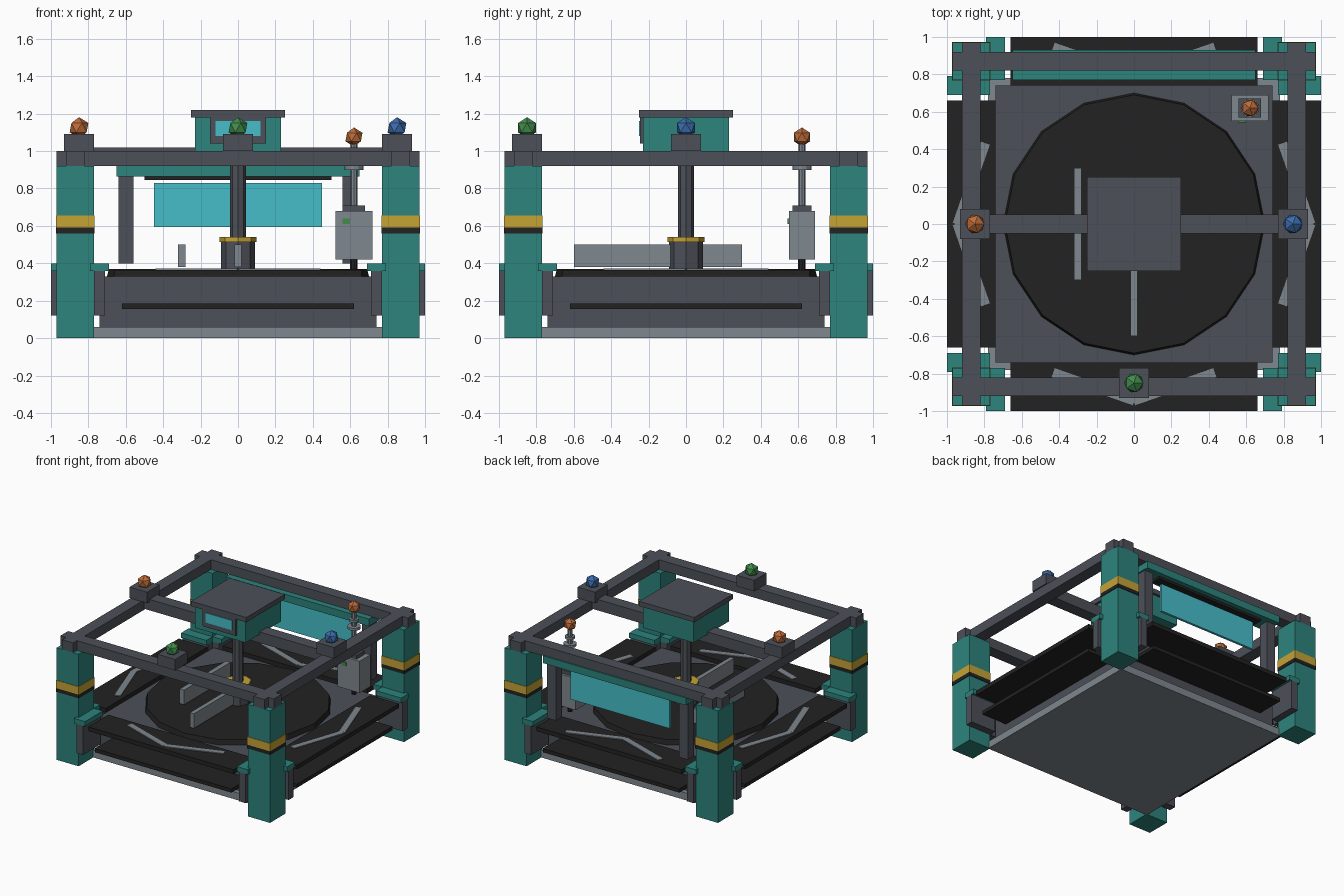
import bpy, bmesh, math
from mathutils import Matrix, Vector

if "Cube" in bpy.data.objects:
    bpy.data.objects.remove(bpy.data.objects["Cube"], do_unlink=True)


def material(name, rgb):
    """Flat material from 0-255 display colour."""
    lin = [((c / 255 + 0.055) / 1.055) ** 2.4 for c in rgb]
    m = bpy.data.materials.new(name)
    m.use_nodes = True
    m.diffuse_color = (*lin, 1)
    m.node_tree.nodes["Principled BSDF"].inputs["Base Color"].default_value = (*lin, 1)
    return m


TEAL = material("teal paint", (45, 131, 125))
STEEL = material("dark steel", (76, 80, 88))
GREY = material("light grey metal", (126, 135, 142))
BLACK = material("black rubber", (34, 34, 34))
YELLOW = material("hazard yellow", (197, 163, 53))
CYAN = material("cyan screen", (71, 190, 201))
ORANGE = material("orange light", (190, 108, 58))
BLUE = material("blue light", (60, 108, 172))
GREEN = material("green light", (66, 140, 76))


def finish(name, bm, mat, turn=0):
    """Turn the mesh about the vertical axis in quarter turns and link it."""
    bm.transform(Matrix.Rotation(turn * math.pi / 2, 4, 'Z'))
    me = bpy.data.meshes.new(name)
    bm.to_mesh(me)
    bm.free()
    me.materials.append(mat)
    ob = bpy.data.objects.new(name, me)
    bpy.context.scene.collection.objects.link(ob)
    return ob


def box(name, mat, xs, ys, zs, turn=0, spin=0):
    """Box from its ranges on each axis, optionally spun about its own centre."""
    bm = bmesh.new()
    bmesh.ops.create_cube(bm, size=1)
    size = [r[1] - r[0] for r in (xs, ys, zs)]
    mid = Vector([(r[0] + r[1]) / 2 for r in (xs, ys, zs)])
    bm.transform(Matrix.Translation(mid) @ Matrix.Rotation(spin, 4, 'Z') @ Matrix.Diagonal((*size, 1)))
    return finish(name, bm, mat, turn)


def prism(name, mat, x, y, zs, radius, sides, top=None):
    bm = bmesh.new()
    bmesh.ops.create_cone(bm, cap_ends=True, segments=sides, radius1=radius,
                          radius2=radius if top is None else top, depth=zs[1] - zs[0])
    bm.transform(Matrix.Translation((x, y, (zs[0] + zs[1]) / 2)))
    return finish(name, bm, mat)


def lamp(name, mat, x, y, z, radius):
    bm = bmesh.new()
    bmesh.ops.create_icosphere(bm, subdivisions=1, radius=radius)
    bm.transform(Matrix.Translation((x, y, z)))
    return finish(name, bm, mat)


def both(r):
    return (-r, r)


# Base, deck and turntable
box("base_plate", GREY, both(0.78), both(0.78), (0, 0.06))
box("deck", STEEL, both(0.74), both(0.74), (0.06, 0.33))
prism("turntable", BLACK, 0, 0, (0.33, 0.37), 0.7, 16, 0.69)

# Each side: corner column, top beam, conveyor and its end rails
for k in range(4):
    lo, hi = -0.97, -0.77
    box("corner_column", TEAL, (lo, hi), (lo, hi), (0, 0.92), k)
    g = 0.004
    box("column_yellow_band", YELLOW, (lo - g, hi + g), (lo - g, hi + g), (0.59, 0.655), k)
    box("column_black_band", BLACK, (lo - g, hi + g), (lo - g, hi + g), (0.56, 0.59), k)
    box("top_beam", STEEL, both(0.97), (-0.92, -0.82), (0.92, 1.0), k)
    box("conveyor_belt", BLACK, both(0.66), (-1, -0.74), (0.33, 0.365), k)
    box("conveyor_return_belt", BLACK, both(0.62), (-0.97, -0.74), (0.155, 0.185), k)
    for s in (-1, 1):
        box("conveyor_end_rail", STEEL, sorted((s * 0.71, s * 0.77)), (-1, -0.77), (0.12, 0.36), k)
        box("rail_cap", TEAL, sorted((s * 0.69, s * 0.79)), (-1, -0.77), (0.36, 0.4), k)
        # Direction arrow: outwards everywhere except the infeed at the back
        way = -1 if k == 2 else 1
        box("direction_arrow", GREY, (s * 0.215 - 0.23, s * 0.215 + 0.23),
            (-0.895, -0.845), (0.36, 0.371), k, s * way * math.atan2(0.15, 0.43))

# Overhead bridge and control head
box("bridge_beam", STEEL, both(0.85), both(0.05), (0.93, 1.02))
box("control_head", TEAL, both(0.23), both(0.23), (1.0, 1.18))
box("head_roof", STEEL, both(0.25), both(0.25), (1.18, 1.22))
box("screen_frame", STEEL, both(0.15), (-0.245, -0.22), (1.04, 1.18))
box("head_screen", CYAN, both(0.12), (-0.25, -0.24), (1.08, 1.16))

# Central spindle
prism("spindle", STEEL, 0, 0, (0.37, 0.95), 0.042, 8)
prism("spindle_hub", STEEL, 0, 0, (0.37, 0.52), 0.09, 8)
prism("spindle_collar", YELLOW, 0, 0, (0.515, 0.54), 0.1, 8)

# Guide fences on the turntable
box("side_fence", GREY, (-0.32, -0.28), both(0.3), (0.38, 0.5))
box("front_fence", GREY, both(0.018), (-0.6, -0.04), (0.38, 0.5))

# Signal lights on the frame
for colour, mat, x, y in (("orange", ORANGE, -0.85, 0), ("blue", BLUE, 0.85, 0), ("green", GREEN, 0, -0.85)):
    box(colour + "_light_mount", STEEL, (x - 0.08, x + 0.08), (y - 0.08, y + 0.08), (1.0, 1.09))
    lamp(colour + "_light", mat, x, y, 1.125, 0.056)

# Rear gate with hanging screen
box("gate_header", TEAL, both(0.65), (0.77, 0.93), (0.865, 0.925))
box("screen_rail", BLACK, both(0.5), (0.81, 0.89), (0.845, 0.865))
box("hanging_screen", CYAN, both(0.45), (0.84, 0.86), (0.595, 0.83))
for s in (-1, 1):
    box("gate_post", STEEL, (s * 0.6 - 0.04, s * 0.6 + 0.04), (0.81, 0.89), (0.4, 0.865))

# Sensor mast at the rear left
mx = my = 0.62
box("sensor_box", GREY, (mx - 0.1, mx + 0.1), (my - 0.07, my + 0.07), (0.42, 0.68))
box("sensor_cap", STEEL, (mx - 0.06, mx + 0.06), (my - 0.05, my + 0.05), (0.68, 0.71))
box("status_light", GREEN, (0.56, 0.6), (0.542, 0.551), (0.61, 0.64))
prism("sensor_foot", BLACK, mx, my, (0.36, 0.42), 0.02, 8)
prism("sensor_mast", GREY, mx, my, (0.71, 1.06), 0.019, 8)
prism("lower_mast_ring", GREY, mx, my, (0.9, 0.92), 0.05, 12)
prism("upper_mast_ring", GREY, mx, my, (0.96, 0.98), 0.038, 12)
lamp("mast_light", ORANGE, mx, my, 1.075, 0.051)
